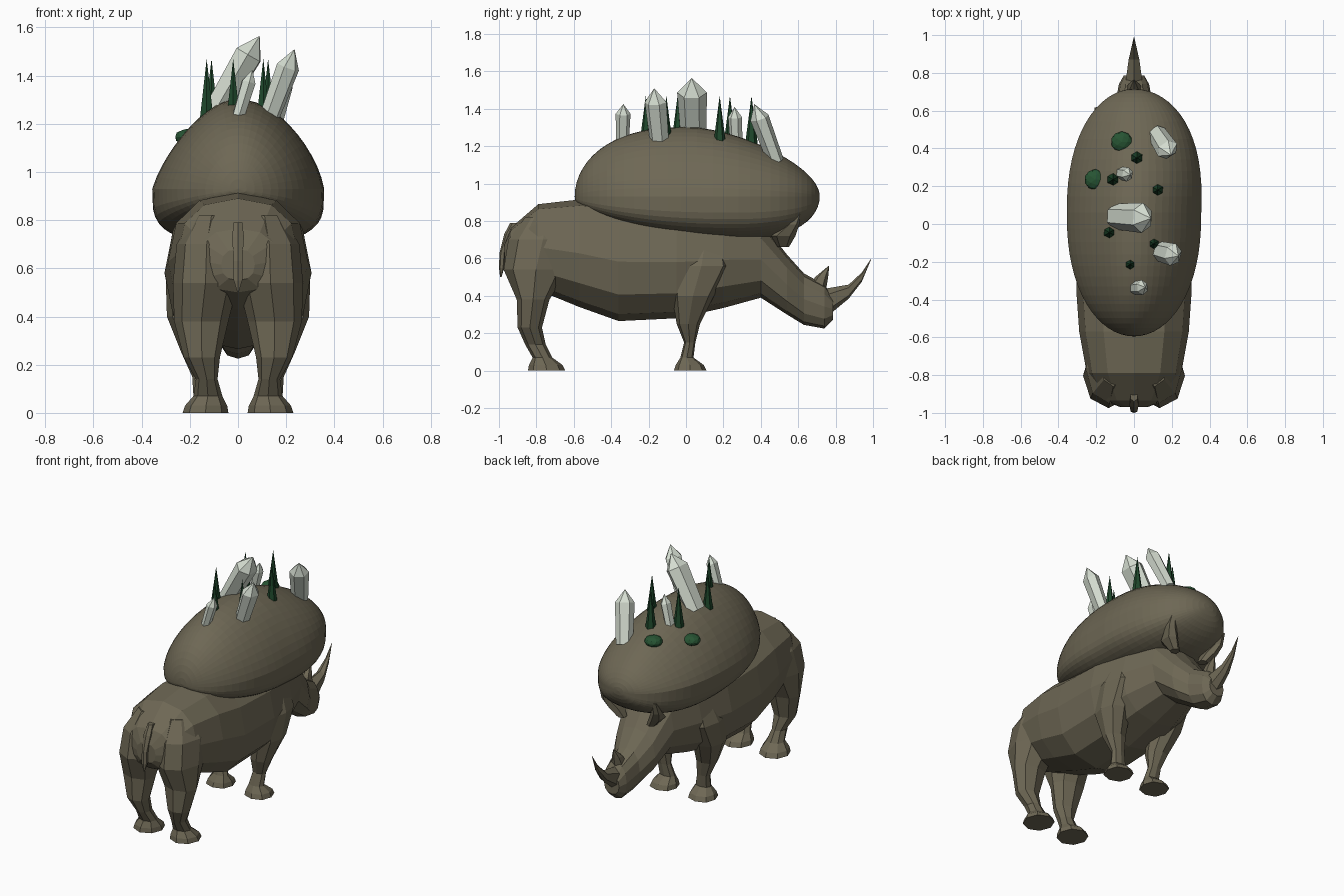
import bpy, bmesh
from math import sin, cos, pi, copysign, sqrt
from mathutils import Vector, Matrix

default_cube = bpy.data.objects.get("Cube")
if default_cube:
    bpy.data.objects.remove(default_cube, do_unlink=True)


def material(name, red, green, blue):
    mat = bpy.data.materials.new(name)
    mat.use_nodes = True
    color = (red, green, blue, 1)
    mat.diffuse_color = color
    mat.node_tree.nodes["Principled BSDF"].inputs["Base Color"].default_value = color
    return mat


HIDE = material("taupe hide", .155, .137, .09)
CRYSTAL = material("pale crystal", .67, .73, .64)
PINE = material("dark pine green", .013, .063, .024)
BUSH = material("bush green", .02, .088, .033)


def finish(name, bm, mat):
    bmesh.ops.recalc_face_normals(bm, faces=bm.faces)
    mesh = bpy.data.meshes.new(name)
    bm.to_mesh(mesh)
    bm.free()
    mesh.materials.append(mat)
    obj = bpy.data.objects.new(name, mesh)
    bpy.context.collection.objects.link(obj)


def power(value, exponent):
    return copysign(abs(value) ** exponent, value)


def loft(name, rings, sides=8, along="z", mirror=1, square=.85):
    """Each ring is (station, low, high, x_low, x_high); low and high run
    along y for a loft in z, and along z for a loft in y."""
    bm = bmesh.new()
    loops = []
    for station, low, high, x_low, x_high in rings:
        loop = []
        for i in range(sides):
            angle = 2 * pi * i / sides
            x = (x_low + x_high) / 2 + (x_high - x_low) / 2 * power(sin(angle), square)
            other = (low + high) / 2 + (high - low) / 2 * power(cos(angle), square)
            spot = (other, station) if along == "z" else (station, other)
            loop.append(bm.verts.new((x * mirror, *spot)))
        loops.append(loop)
    for lower, upper in zip(loops, loops[1:]):
        for i in range(sides):
            j = (i + 1) % sides
            bm.faces.new((lower[i], lower[j], upper[j], upper[i]))
    bm.faces.new(loops[0])
    bm.faces.new(loops[-1])
    finish(name, bm, HIDE)


def centred(rings):
    return [(station, low, high, -width, width) for station, low, high, width in rings]


# Torso, neck and head in one faceted skin
loft("body_and_head", centred([
    (-.97, .55, .68, .07), (-.935, .5, .765, .165), (-.79, .43, .89, .25),
    (-.57, .34, .915, .29), (-.36, .265, .9, .305), (-.05, .28, .88, .305),
    (.2, .335, .85, .26), (.4, .39, .8, .19), (.54, .3, .62, .15),
    (.63, .245, .52, .1), (.74, .225, .46, .08), (.785, .27, .39, .055),
]), sides=12, along="y")

# Horns and tail
loft("front_horn", centred([
    (.755, .29, .44, .05), (.87, .385, .46, .032),
    (.94, .475, .525, .014), (.99, .595, .6, .001),
]), sides=6, along="y")
loft("rear_horn", centred([
    (.44, .65, .75, .045), (.5, .69, .76, .03), (.56, .762, .766, .001),
]), sides=6)
loft("tail", centred([
    (.79, -.94, -.88, .02), (.73, -.972, -.92, .028), (.63, -.997, -.965, .02),
    (.55, -1, -.972, .02), (.5, -.994, -.986, .003),
]), sides=6)

# Legs and ears, mirrored
for side, label in ((1, "left"), (-1, "right")):
    loft(label + "_hind_leg", [
        (.82, -.86, -.62, .04, .18), (.7, -.95, -.58, .005, .255),
        (.54, -.975, -.63, 0, .27), (.38, -.905, -.73, .04, .265),
        (.23, -.9, -.77, .075, .225), (.14, -.86, -.75, .085, .175),
        (.07, -.82, -.715, .065, .185), (.03, -.84, -.66, .045, .22),
        (0, -.845, -.645, .04, .23),
    ], mirror=side, square=1)
    loft(label + "_front_leg", [
        (.74, .02, .2, .1, .23), (.56, -.075, .24, .1, .3),
        (.4, -.075, .15, .11, .295), (.25, -.05, .075, .1, .235),
        (.15, -.01, .05, .1, .19), (.07, -.03, .04, .08, .185),
        (.03, -.055, .095, .06, .22), (0, -.065, .11, .055, .23),
    ], mirror=side)
    loft(label + "_ear", [
        (.66, .49, .55, .08, .14), (.72, .455, .585, .11, .195),
        (.78, .535, .605, .15, .215), (.86, .605, .62, .17, .21),
    ], sides=6, mirror=side)

# Domed hill on the back: blunt ends, a full underside, and a slope that
# is steep and bulging on the left but long and gentle on the right
bm = bmesh.new()
bmesh.ops.create_uvsphere(bm, u_segments=48, v_segments=32, radius=1,
                          matrix=Matrix.Rotation(pi / 2, 4, "X"))
for vert in bm.verts:
    x, y, z = vert.co
    rim = sqrt(max(1 - y * y, 1e-6))
    front = max(y, 0)
    pinch = .2 - .15 * front if x > 0 else .32 + .1 * front
    bulge = 1 + .1 * front if x > 0 else 1
    if z > 0:
        rise = (.37 - .035 * min(y, 0) - .12 * front) * z
    else:
        rise = (.23 + .06 * y) * rim * power(z / rim, .5)
    vert.co = (.356 * x * bulge * (1 - pinch * max(z, 0)),
               .06 + .655 * power(y, .88), .93 + rise)
finish("hill", bm, HIDE)


# Crystals: six-sided prisms with a pointed cap, leaning from base to tip
def crystal(name, base, tip, radius):
    base, tip = Vector(base), Vector(tip)
    lean = tip - base
    turn = lean.to_track_quat("Z", "Y")
    bm = bmesh.new()
    loops = []
    for share, scale in ((0, .85), (.76, 1)):
        loops.append([bm.verts.new(base + lean * share + turn @ Vector(
            (cos(i * pi / 3), .8 * sin(i * pi / 3), 0)) * radius * scale) for i in range(6)])
    point = bm.verts.new(tip)
    for i in range(6):
        j = (i + 1) % 6
        bm.faces.new((loops[0][i], loops[0][j], loops[1][j], loops[1][i]))
        bm.faces.new((loops[1][i], loops[1][j], point))
    bm.faces.new(loops[0])
    finish(name, bm, CRYSTAL)


crystal("large_crystal", (-.1, .04, 1.24), (.09, .03, 1.565), .08)
crystal("side_crystal", (.12, -.14, 1.2), (.235, -.17, 1.51), .06)
crystal("front_crystal", (.12, .48, 1.12), (.195, .365, 1.425), .06)
crystal("rear_crystal", (-.005, -.34, 1.21), (.06, -.335, 1.425), .04)
crystal("small_crystal", (-.08, .27, 1.18), (-.02, .26, 1.41), .038)

# Pine trees: slim six-sided cones
for number, (x, y) in enumerate(((-.11, .235), (.015, .35), (.125, .18),
                                 (-.13, -.045), (.105, -.105), (-.02, -.215))):
    bm = bmesh.new()
    bmesh.ops.create_cone(bm, cap_ends=True, segments=6, radius1=.034, radius2=0,
                          depth=.26, matrix=Matrix.Translation((x, y, 1.34)))
    finish(f"pine_tree_{number}", bm, PINE)

# Bushes: flattened low-poly balls resting on the hill
for label, spot in (("front", (-.065, .435, 1.175)), ("side", (-.205, .235, 1.145))):
    bm = bmesh.new()
    bmesh.ops.create_icosphere(bm, subdivisions=2, radius=.058)
    bmesh.ops.scale(bm, vec=(1, .95, .6), verts=bm.verts)
    bmesh.ops.translate(bm, vec=spot, verts=bm.verts)
    finish(label + "_bush", bm, BUSH)
